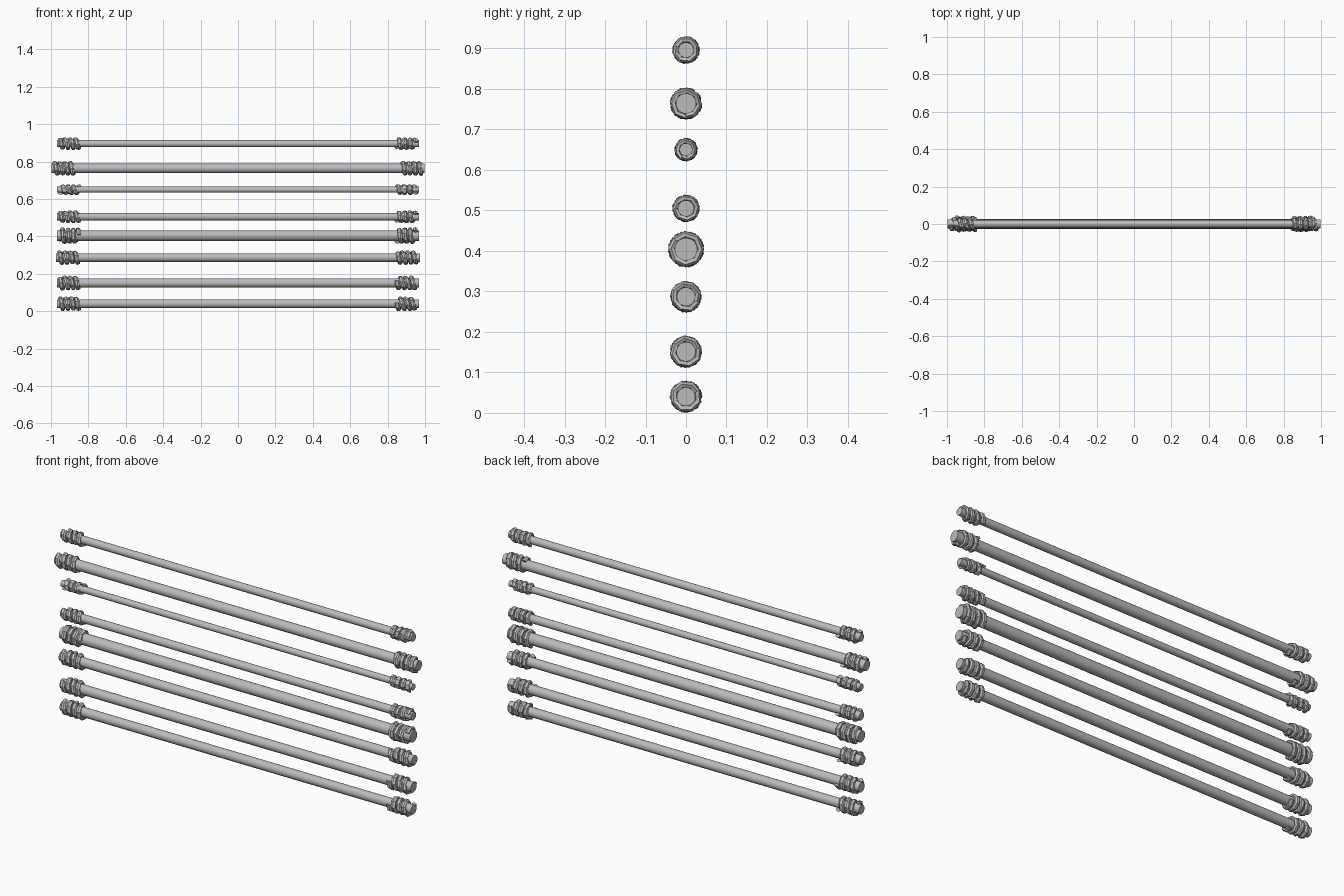
import bpy, bmesh, math, random
from mathutils import Vector

if "Cube" in bpy.data.objects:
    bpy.data.objects.remove(bpy.data.objects["Cube"])

random.seed(4)
grey = bpy.data.materials.new("plain grey")
grey.diffuse_color = (0.5, 0.5, 0.5, 1)
grey.use_nodes = True
grey.node_tree.nodes["Principled BSDF"].inputs["Base Color"].default_value = grey.diffuse_color


def finish(name, bm, smooth):
    bmesh.ops.recalc_face_normals(bm, faces=bm.faces)
    me = bpy.data.meshes.new(name)
    bm.to_mesh(me)
    bm.free()
    me.materials.append(grey)
    for p in me.polygons:
        # long sides smooth, end caps flat
        p.use_smooth = smooth and abs(p.normal.x) < 0.5
    ob = bpy.data.objects.new(name, me)
    bpy.context.collection.objects.link(ob)
    if smooth:
        bpy.context.view_layer.objects.active = ob
        ob.select_set(True)
        bpy.ops.object.shade_smooth_by_angle(angle=math.radians(40))
        ob.select_set(False)


def loft(rings):
    bm = bmesh.new()
    rows = [[bm.verts.new(p) for p in ring] for ring in rings]
    n = len(rows[0])
    for a, b in zip(rows, rows[1:]):
        for i in range(n):
            j = (i + 1) % n
            bm.faces.new((a[i], a[j], b[j], b[i]))
    bm.faces.new(rows[0])
    bm.faces.new(rows[-1])
    return bm


def rod(name, z, r, half):
    rings = [[(x, r * math.cos(i * math.tau / 20), z + r * math.sin(i * math.tau / 20))
              for i in range(20)] for x in (-half, half)]
    finish(name, loft(rings), True)


def wrap(name, z, r, outer, x0, x1):
    """Coarse flattened cord wound around the rod from x0 to x1."""
    turns, per_turn = 3.6, 8
    depth = (outer - r) / 2 + 0.001
    width = 0.0125
    start = random.uniform(0, math.tau)
    count = int(turns * per_turn)
    rings = []
    for k in range(count + 1):
        t = k / count
        a = start + t * turns * math.tau
        # the winding is tilted and slightly loose
        x = x0 + width + (x1 - x0 - 2 * width) * t
        x += 0.006 * math.sin(a - start) * math.sin(math.pi * t)
        radial = Vector((0, math.cos(a), math.sin(a)))
        mid = r + depth * random.uniform(0.8, 1.0)
        c = Vector((x, 0, z)) + radial * mid
        ring = []
        for s in range(6):
            q = s * math.tau / 6 + 0.25 * t * math.tau
            ring.append(c + radial * (depth * math.sin(q))
                        + Vector((width * math.cos(q), 0, 0)))
        rings.append(ring)
    finish(name, loft(rings), False)


# height, rod radius, wrap radius, half length
bars = [
    (0.040, 0.023, 0.039, 0.967),
    (0.151, 0.024, 0.039, 0.967),
    (0.287, 0.023, 0.038, 0.972),
    (0.404, 0.028, 0.044, 0.967),
    (0.505, 0.020, 0.033, 0.967),
    (0.650, 0.016, 0.028, 0.967),
    (0.764, 0.025, 0.039, 0.996),
    (0.896, 0.019, 0.033, 0.967),
]
for i, (z, r, outer, half) in enumerate(bars, 1):
    rod(f"bar_{i}", z, r, half)
    wrap(f"left_wrap_{i}", z, r, outer, -half + 0.004, -half + 0.13)
    wrap(f"right_wrap_{i}", z, r, outer, half - 0.13, half - 0.004)
